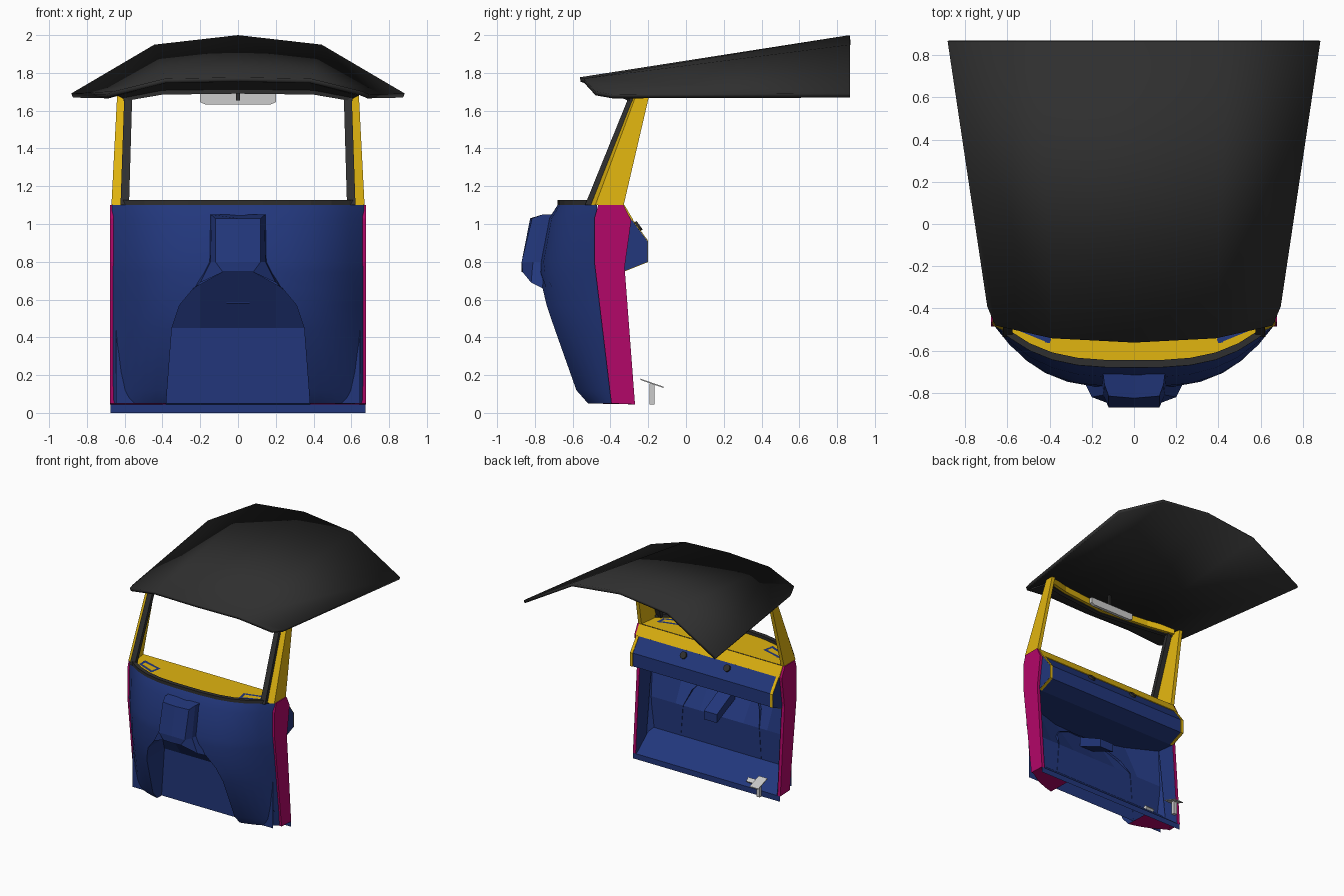
import bpy, bmesh, math
from mathutils import Vector

if "Cube" in bpy.data.objects:
    bpy.data.objects.remove(bpy.data.objects["Cube"])

COL = dict(blue=(.016, .038, .2), yellow=(.75, .46, .005),
           pink=(.45, .002, .14), dark=(.028, .028, .028))


def mesh(name, verts, faces, col=None, mirror=False, thick=0, smooth=False):
    bm = bmesh.new()
    vs = [bm.verts.new(v) for v in verts]
    for f in faces:
        bm.faces.new([vs[i] for i in f])
    bmesh.ops.recalc_face_normals(bm, faces=bm.faces[:])
    me = bpy.data.meshes.new(name)
    bm.to_mesh(me)
    bm.free()
    ob = bpy.data.objects.new(name, me)
    bpy.context.collection.objects.link(ob)
    if col:
        m = bpy.data.materials.get(col) or bpy.data.materials.new(col)
        m.diffuse_color = (*COL[col], 1)
        m.use_nodes = True
        m.node_tree.nodes["Principled BSDF"].inputs["Base Color"].default_value = m.diffuse_color
        me.materials.append(m)
    if mirror:
        ob.modifiers.new("mirror", 'MIRROR').use_clip = True
    if thick:
        s = ob.modifiers.new("thickness", 'SOLIDIFY')
        s.thickness, s.offset = thick, 0
    if smooth:
        bpy.context.view_layer.objects.active = ob
        ob.select_set(True)
        bpy.ops.object.shade_smooth_by_angle(angle=math.radians(30))
        ob.select_set(False)
    return ob


def loft(name, rings, col=None, caps=False, closed=False, **kw):
    n = len(rings[0])
    faces = [(r*n+i, r*n+(i+1) % n, (r+1)*n+(i+1) % n, (r+1)*n+i)
             for r in range(len(rings)-1) for i in range(n if closed else n-1)]
    if caps:
        faces += [tuple(range(n)), tuple(range((len(rings)-1)*n, len(rings)*n))]
    return mesh(name, [p for r in rings for p in r], faces, col, **kw)


def prism(name, prof, x0, x1, col=None, **kw):
    return loft(name, [[(x, y, z) for y, z in prof] for x in (x0, x1)], col,
                caps=True, closed=True, **kw)


def bar(name, path, dy, dz, col=None, **kw):
    # strip running sideways along a path, section dy deep and dz high
    return loft(name, [[(x, y, z), (x, y+dy, z), (x, y+dy, z+dz), (x, y, z+dz)]
                       for x, y, z in path], col, caps=True, closed=True, **kw)


def block(name, lo, hi, col=None, **kw):
    return prism(name, [(lo[1], lo[2]), (hi[1], lo[2]), (hi[1], hi[2]), (lo[1], hi[2])],
                 lo[0], hi[0], col, **kw)


# Front shell, columns start at the wheel arch: z, centre y, side y, arch half width
rows = [(1.10, -.68, -.47, 0), (1.03, -.725, -.475, 0), (.8, -.77, -.475, 0),
        (.745, -.775, -.47, .08), (.66, -.77, -.46, .235), (.57, -.765, -.45, .31),
        (.45, -.735, -.435, .35), (.12, -.615, -.395, .375), (.05, -.545, -.385, .38)]
HW = .668


def shell_y(x, yc, ys):
    return yc + (ys-yc)*(x/HW)**3.2


rings = []
for z, yc, ys, w in rows:
    xs = [w+(HW-w)*k for k in (0, .2, .4, .58, .74, .88, 1)]
    rings.append([(x, shell_y(x, yc, ys), z) for x in xs])
loft("front_shell", rings, "blue", mirror=True, smooth=True)

# Wheel arch tunnel back to the firewall
rim = [(0, -.87, .745), (.08, -.865, .745)] + [r[0] for r in rings[4:]]
loft("wheel_arch_tunnel", [rim, [(x, -.46-.2*(max(0, z-.45)/.3)**1.3, z) for x, y, z in rim]],
     "blue", mirror=True)

# Nose column flaring onto the arch
loft("nose_column", [
    [(.15, -.68, 1.05), (.14, -.76, 1.05), (.12, -.815, 1.03), (0, -.825, 1.03)],
    [(.155, -.72, .8), (.145, -.81, .8), (.12, -.87, .8), (0, -.87, .8)],
    [(.24, -.74, .65), (.2, -.82, .69), (.08, -.865, .745), (0, -.87, .745)]],
    "blue", mirror=True)
mesh("nose_cap", [(.15, -.68, 1.05), (.14, -.76, 1.05), (.12, -.815, 1.03),
                  (0, -.825, 1.03), (0, -.68, 1.05)], [(0, 1, 2, 3, 4)], "blue", mirror=True)

# Footwell: firewall leaning out to the shell, sloping footboard, rear sill
loft("firewall", [[(0, -.69, .77), (.2, -.68, .77), (.42, -.61, .77), (.645, -.485, .77)],
                  [(x, -.465, .45) for x in (0, .2, .42, .645)],
                  [(x, -.46, .05) for x in (0, .2, .42, .645)]], "blue", mirror=True)
loft("footboard", [[(x, -.46, .2), (x, -.27, .045)] for x in (-.645, .645)], "blue")
loft("rear_sill", [[(x, -.27, .045), (x, -.27, 0)] for x in (-.675, .675)], "blue")
prism("centre_beam", [(-.32, .47), (-.32, .54), (-.56, .66), (-.56, .58)], -.06, .06, "blue")

# Side panels, inner linings and undersides
side = [(-.465, 1.1), (-.485, 1.03), (-.485, .8), (-.395, .05), (-.27, .045),
        (-.325, .77), (-.29, 1.02), (-.33, 1.1)]
prism("side_panel", side, .652, .677, "pink", mirror=True)
mesh("side_panel_lining", [(.648, y, z) for y, z in side], [tuple(range(8))], "blue", mirror=True)
under = rings[-1]
mesh("fender_underside", under + [(.67, -.27, .045), (.38, -.27, .045)],
     [tuple(range(len(under)+2))], "pink", mirror=True)

# Dashboard
dash = [(-.285, 1.02), (-.205, .91), (-.205, .8), (-.33, .75)]
loft("dashboard", [[(x, y, z) for y, z in dash] for x in (-.655, .655)], "blue")
mesh("dashboard_end", [(.655, y, z) for y, z in dash + [(-.46, .75), (-.46, 1.08), (-.32, 1.08)]],
     [tuple(range(7))], "blue", mirror=True)
mesh("dashboard_underside", [(0, -.33, .75), (.655, -.33, .75), (.655, -.48, .765),
                             (.42, -.62, .77), (.2, -.7, .77), (0, -.71, .77)],
     [tuple(range(6))], "blue", mirror=True)
loft("dashboard_lip", [[(x, -.33, 1.1), (x, -.283, 1.02)] for x in (-.66, .66)],
     "yellow", thick=.008)
loft("dashboard_side_trim", [[(x, y+.003, z) for y, z in dash] for x in (.63, .654)],
     "yellow", mirror=True, thick=.004)
top = rings[0]
mesh("dashboard_top", [(x, y+.005, 1.102) for x, y, z in top] + [(.66, -.33, 1.102), (0, -.33, 1.102)],
     [tuple(range(len(top)+2))], "yellow", mirror=True)
tray = [(.40, -.565), (.56, -.5), (.56, -.42), (.38, -.47)]
for a, b in zip(tray, tray[1:] + tray[:1]):
    d = Vector((b[0]-a[0], b[1]-a[1], 0)).normalized()
    n = Vector((-d.y, d.x, 0))*.022
    mesh("tray_edge", [(a[0], a[1], 1.106), (b[0], b[1], 1.106),
                       (b[0]+n.x, b[1]+n.y, 1.106), (a[0]+n.x, a[1]+n.y, 1.106)],
         [(0, 1, 2, 3)], "blue", mirror=True)

# Windscreen surround
bar("windscreen_bottom_rim", [(x, y, 1.1) for x, y, z in top[:-1]] + [(.62, -.515, 1.1)],
    .035, .026, "dark", mirror=True)
bar("windscreen_top_rim", [(0, -.43, 1.69), (.4, -.38, 1.685), (.605, -.30, 1.65)],
    .035, .055, "dark", mirror=True)
bar("windscreen_top_lining", [(0, -.40, 1.695), (.4, -.35, 1.69), (.6, -.27, 1.66)],
    .03, .05, "yellow", mirror=True)
loft("roof_visor", [[(0, -.55, 1.757), (.38, -.525, 1.752), (.64, -.465, 1.685)],
                    [(0, -.42, 1.715), (.4, -.37, 1.71), (.61, -.29, 1.67)]], "dark",
     mirror=True, thick=.01)


def quad(x0, x1, y0, y1, z):
    return [(x0, y0, z), (x1, y0, z), (x1, y1, z), (x0, y1, z)]


loft("windscreen_post", [quad(.577, .622, -.535, -.5, 1.1), quad(.56, .602, -.3, -.265, 1.68)],
     "dark", mirror=True, caps=True, closed=True)
loft("roof_pillar", [[(.618, -.505, 1.1), (.67, -.48, 1.1), (.67, -.33, 1.1), (.64, -.33, 1.1)],
                     [(.598, -.275, 1.68), (.64, -.265, 1.68), (.64, -.195, 1.68), (.612, -.195, 1.68)]],
     "yellow", mirror=True, caps=True, closed=True)

# Dashboard knobs
for x in (-.2, .2):
    bpy.ops.mesh.primitive_cylinder_add(vertices=12, radius=.028, depth=.03,
                                        location=(x, -.258, .985), rotation=(math.radians(-54), 0, 0))
    bpy.context.object.name = "dash_knob"
    bpy.context.object.data.materials.append(bpy.data.materials["dark"])

# Roof canopy
mesh("roof", [(0, .868, 1.988), (.44, .868, 1.938), (.878, .868, 1.68),
              (.69, -.39, 1.676), (.652, -.48, 1.692), (.385, -.54, 1.758), (0, -.56, 1.765)],
     [(0, 1, 5, 6), (1, 2, 3, 4, 5)], "dark", mirror=True, thick=.024, smooth=True)

# Mirror and pedals
mesh("rear_view_mirror", [(x, y, z) for y in (-.28, -.255) for x, z in
     [(-.2, 1.69), (-.2, 1.645), (-.17, 1.632), (.17, 1.632), (.2, 1.645), (.2, 1.69)]],
     [tuple(range(6)), tuple(range(6, 12))] + [(i, (i+1) % 6, (i+1) % 6+6, i+6) for i in range(6)])
block("mirror_stem", (-.01, -.3, 1.655), (.01, -.28, 1.79), "dark")
block("pedal_stem", (-.56, -.193, .045), (-.53, -.166, .155))
prism("brake_pedal", [(-.24, .174), (-.12, .132), (-.12, .139), (-.24, .181)], -.58, -.5)
prism("small_pedal", [(-.32, .095), (-.29, .07), (-.275, .085), (-.3, .11)], -.43, -.36)
